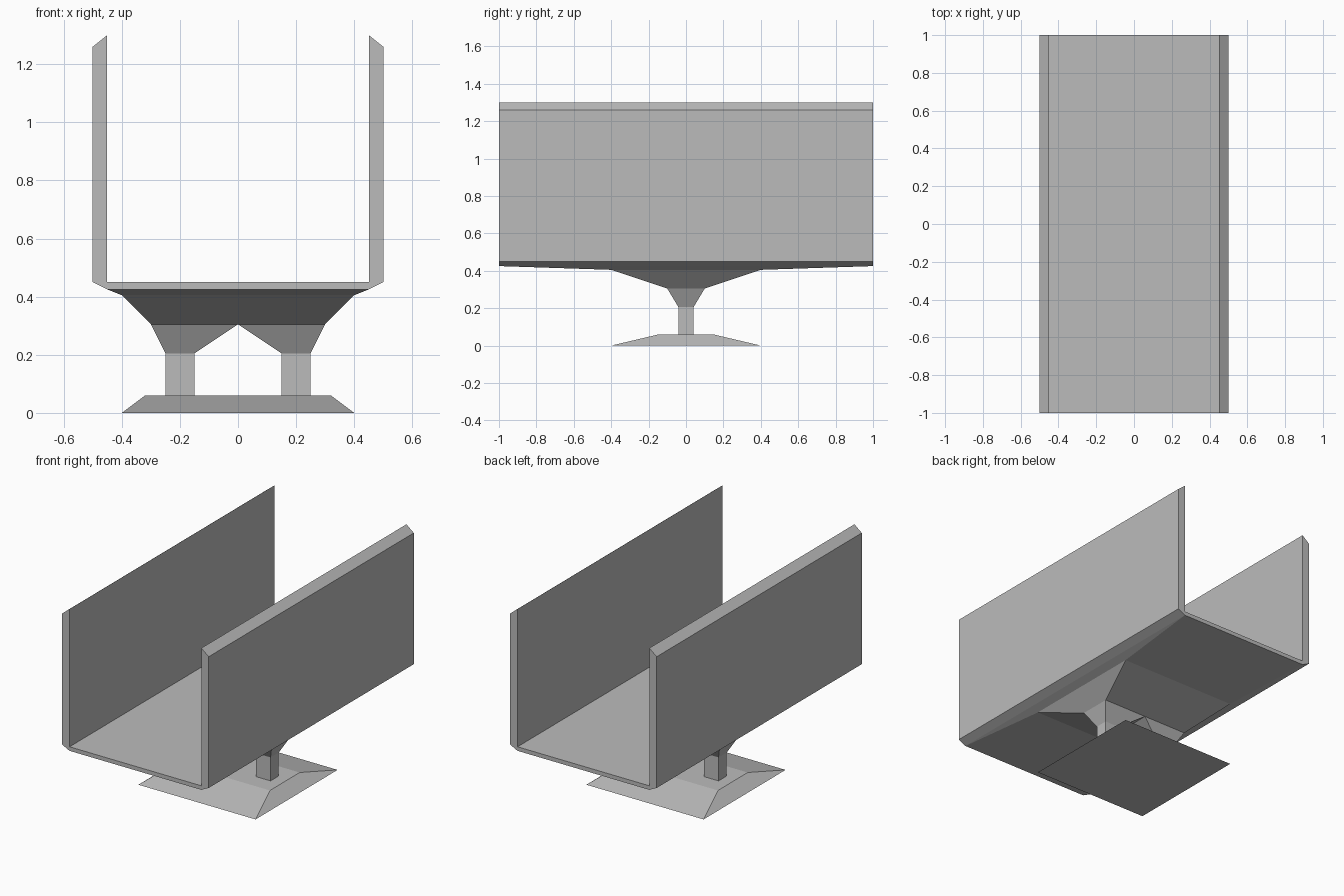
import bpy
import bmesh

cube = bpy.data.objects.get("Cube")
if cube:
    bpy.data.objects.remove(cube, do_unlink=True)

GREY = (0.5, 0.5, 0.5, 1)
mat = bpy.data.materials.new("plain grey")
mat.use_nodes = True
mat.diffuse_color = GREY
mat.node_tree.nodes["Principled BSDF"].inputs["Base Color"].default_value = GREY


def add_object(name, bm):
    bmesh.ops.recalc_face_normals(bm, faces=bm.faces)
    mesh = bpy.data.meshes.new(name)
    bm.to_mesh(mesh)
    bm.free()
    mesh.materials.append(mat)
    obj = bpy.data.objects.new(name, mesh)
    bpy.context.collection.objects.link(obj)
    return obj


def loft(name, levels):
    """Closed stack of rectangles, each given as x min, x max, half depth, z."""
    bm = bmesh.new()
    rings = [[bm.verts.new(p) for p in ((x0, -d, z), (x1, -d, z), (x1, d, z), (x0, d, z))]
             for x0, x1, d, z in levels]
    for low, high in zip(rings, rings[1:]):
        for i in range(4):
            j = (i + 1) % 4
            bm.faces.new((low[i], low[j], high[j], high[i]))
    bm.faces.new(rings[0])
    bm.faces.new(rings[-1])
    return add_object(name, bm)


# Open trough: half profile mirrored, then extruded along its length
half = [(0.45, 0.425), (0.5, 0.45), (0.5, 1.26), (0.45, 1.3), (0.45, 0.45)]
profile = half + [(-x, z) for x, z in reversed(half)]
bm = bmesh.new()
end = bm.faces.new([bm.verts.new((x, -1, z)) for x, z in profile])
side = bmesh.ops.extrude_face_region(bm, geom=[end], use_keep_orig=True)
moved = [v for v in side["geom"] if isinstance(v, bmesh.types.BMVert)]
bmesh.ops.translate(bm, verts=moved, vec=(0, 2, 0))
add_object("trough", bm)

# Tapered underside
loft("underside", [(-0.3, 0.3, 0.1, 0.305), (-0.4, 0.4, 0.4, 0.405), (-0.45, 0.45, 1, 0.425)])

# Two legs that flare out to meet under the trough
for name, s in (("left_leg", 1), ("right_leg", -1)):
    loft(name, [(s * 0.15, s * 0.25, 0.04, 0.06),
                (s * 0.15, s * 0.25, 0.04, 0.205),
                (0, s * 0.3, 0.1, 0.305)])

# Bevelled foot plate
loft("base", [(-0.4, 0.4, 0.4, 0), (-0.32, 0.32, 0.145, 0.06)])
